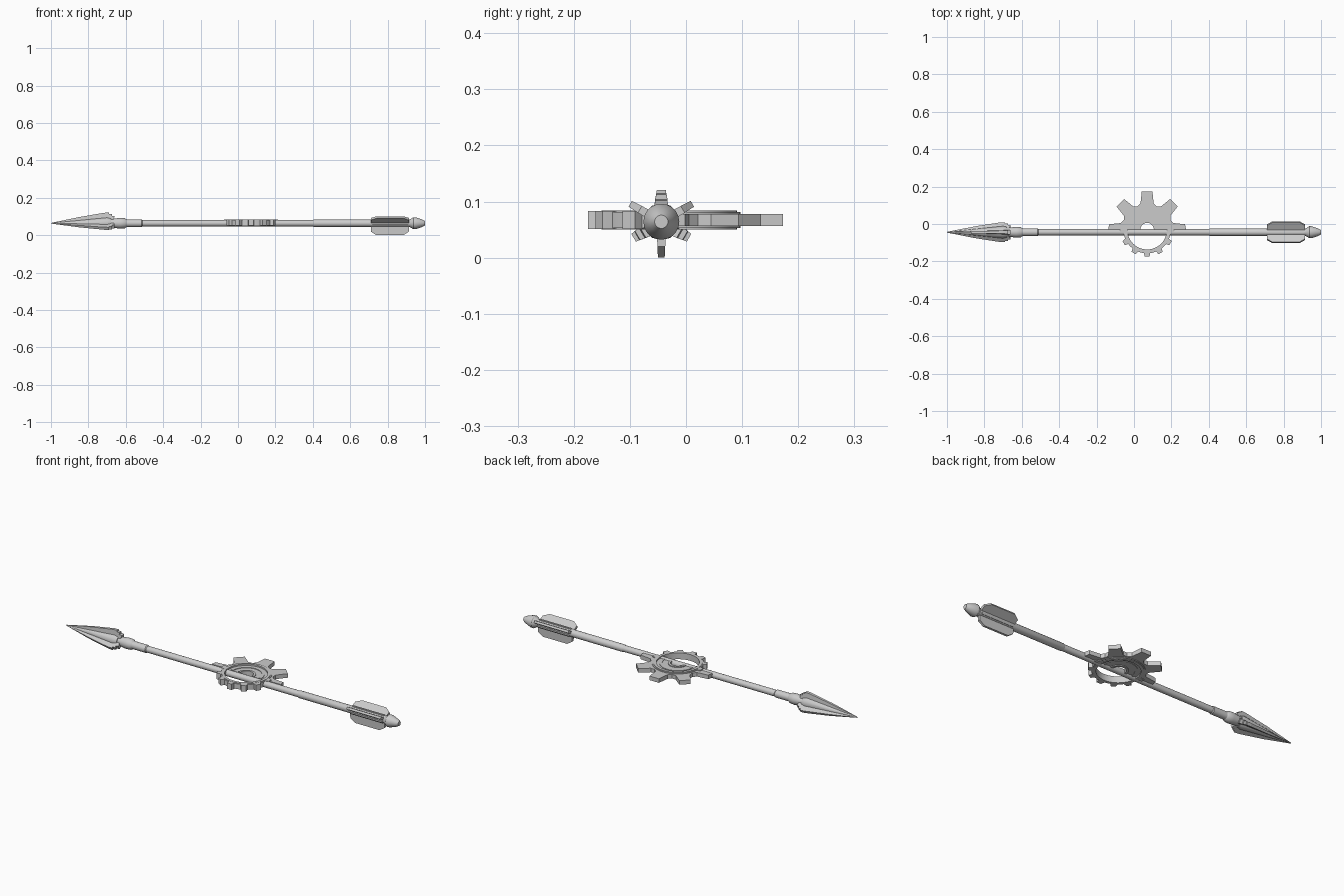
import bpy, bmesh
from math import sin, cos, pi, radians
from mathutils import Matrix, Vector

if "Cube" in bpy.data.objects:
    bpy.data.objects.remove(bpy.data.objects["Cube"])

AY, AZ = -0.044, 0.064            # arrow axis
GEAR = Vector((0.07, -0.03, 0.067))  # gear centre


def finish(name, bm, smooth=True):
    bmesh.ops.remove_doubles(bm, verts=bm.verts, dist=1e-5)
    bmesh.ops.recalc_face_normals(bm, faces=bm.faces)
    me = bpy.data.meshes.new(name)
    bm.to_mesh(me)
    bm.free()
    ob = bpy.data.objects.new(name, me)
    bpy.context.collection.objects.link(ob)
    if smooth:
        bpy.context.view_layer.objects.active = ob
        ob.select_set(True)
        bpy.ops.object.shade_smooth_by_angle(angle=radians(30))
        ob.select_set(False)
    return ob


def lathe_x(name, profile, sides=20):
    """Closed solid of revolution about the arrow axis from (x, radius) points."""
    bm = bmesh.new()
    rings = [[bm.verts.new((x, AY + r * cos(2 * pi * i / sides), AZ + r * sin(2 * pi * i / sides)))
              for i in range(sides)] for x, r in profile]
    for a, b in zip(rings, rings[1:]):
        for i in range(sides):
            j = (i + 1) % sides
            bm.faces.new((a[i], a[j], b[j], b[i]))
    bm.faces.new(rings[0])
    bm.faces.new(rings[-1])
    return finish(name, bm)


def blade(name, outline, angle):
    """Flat vane: outline of (x, radial distance, half thickness), turned about the axis."""
    bm = bmesh.new()
    a = [bm.verts.new((x, -t, r)) for x, r, t in outline]
    b = [bm.verts.new((x, t, r)) for x, r, t in outline]
    bm.faces.new(a)
    bm.faces.new(b[::-1])
    for i in range(len(a)):
        j = (i + 1) % len(a)
        bm.faces.new((a[i], b[i], b[j], a[j]))
    bm.transform(Matrix.Translation((0, AY, AZ)) @ Matrix.Rotation(radians(angle), 4, 'X'))
    return finish(name, bm, False)


def band(name, outer, inner, z0, z1, closed):
    """Solid between two matching lists of (degrees, radius)."""
    bm = bmesh.new()
    secs = []
    for (ao, ro), (ai, ri) in zip(outer, inner):
        ao, ai = radians(ao), radians(ai)
        secs.append([bm.verts.new(GEAR + Vector((r * cos(a), r * sin(a), z)))
                     for r, a, z in ((ri, ai, z0), (ro, ao, z0), (ro, ao, z1), (ri, ai, z1))])
    pairs = list(zip(secs, secs[1:])) + ([(secs[-1], secs[0])] if closed else [])
    for s, t in pairs:
        for i in range(4):
            j = (i + 1) % 4
            bm.faces.new((s[i], s[j], t[j], t[i]))
    if not closed:
        bm.faces.new(secs[0])
        bm.faces.new(secs[-1])
    return finish(name, bm)


def arc(name, r0, r1, h, a0=0, a1=360, n=48):
    full = a1 - a0 == 360
    ang = [a0 + (a1 - a0) * i / n for i in range(n if full else n + 1)]
    return band(name, [(a, r1) for a in ang], [(a, r0) for a in ang], -h, h, full)


# shaft with thicker rear sleeve, front sleeve and socket
lathe_x("shaft", [(-0.62, 0.017), (0.75, 0.017)])
lathe_x("rear_sleeve", [(0.40, 0.017), (0.405, 0.0195), (0.925, 0.0195)])
lathe_x("front_sleeve", [(-0.64, 0.0205), (-0.515, 0.0205), (-0.51, 0.017)])
lathe_x("head_socket", [(-0.70, 0.022), (-0.67, 0.024), (-0.63, 0.029), (-0.605, 0.027), (-0.595, 0.0205)])
lathe_x("nock", [(0.915, 0.018), (0.925, 0.024), (0.937, 0.032), (0.95, 0.032),
                 (0.985, 0.02), (1.0, 0.012)])

# arrow head: conical core and three barbed blades
lathe_x("head_core", [(-1.0, 0.0008), (-0.85, 0.017), (-0.70, 0.033), (-0.68, 0.028)], 12)
barb = [(-1.0, 0.0, 0.001), (-0.999, 0.002, 0.001), (-0.85, 0.033, 0.006), (-0.715, 0.056, 0.008),
        (-0.69, 0.057, 0.008), (-0.69, 0.050, 0.009), (-0.675, 0.049, 0.009),
        (-0.675, 0.040, 0.011), (-0.66, 0.038, 0.011), (-0.67, 0.0, 0.016)]
for k in range(3):
    blade(f"head_blade_{k}", barb, 120 * k)

# fletching: three chamfered vanes with a slim rib between each pair
vane = [(0.71, 0.01, 0.008), (0.71, 0.044, 0.007), (0.74, 0.064, 0.006),
        (0.885, 0.064, 0.006), (0.915, 0.044, 0.007), (0.915, 0.01, 0.008)]
rib = [(0.72, 0.01, 0.005), (0.72, 0.024, 0.004), (0.91, 0.024, 0.004), (0.91, 0.01, 0.005)]
for k in range(3):
    blade(f"fletching_{k}", vane, 180 + 120 * k)
    blade(f"fletching_rib_{k}", rib, 120 * k)

# half gear plate with large teeth, cut flat along the shaft
teeth = [(0, 0.208), (8, 0.205), (14, 0.145), (22.5, 0.135), (31, 0.145)]
for c in (45, 90, 135):
    teeth += [(c - 8, 0.205), (c + 8, 0.205), (c + 14, 0.145), (c + 22.5, 0.135), (c + 31, 0.145)]
teeth += [(172, 0.205), (180, 0.208)]
band("half_gear_teeth", teeth, [(a, 0.115) for a, r in teeth], -0.011, 0.011, False)
arc("half_gear_web", 0.036, 0.118, 0.009, 0, 180, 32)
arc("half_gear_hub", 0.036, 0.048, 0.013, 0, 180, 32)
arc("half_gear_step", 0.078, 0.09, 0.012, 0, 180, 32)

# full ring with rim, plus small teeth on the open half
arc("ring", 0.106, 0.121, 0.017)
arc("ring_rim", 0.112, 0.127, 0.014)
for k in range(7):
    c = 180 + 30 * k
    band(f"ring_tooth_{k}", [(c - 8, 0.124), (c - 5, 0.145), (c + 5, 0.145), (c + 8, 0.124)],
         [(c + d, 0.118) for d in (-9, -5, 5, 9)], -0.016, 0.016, False)
